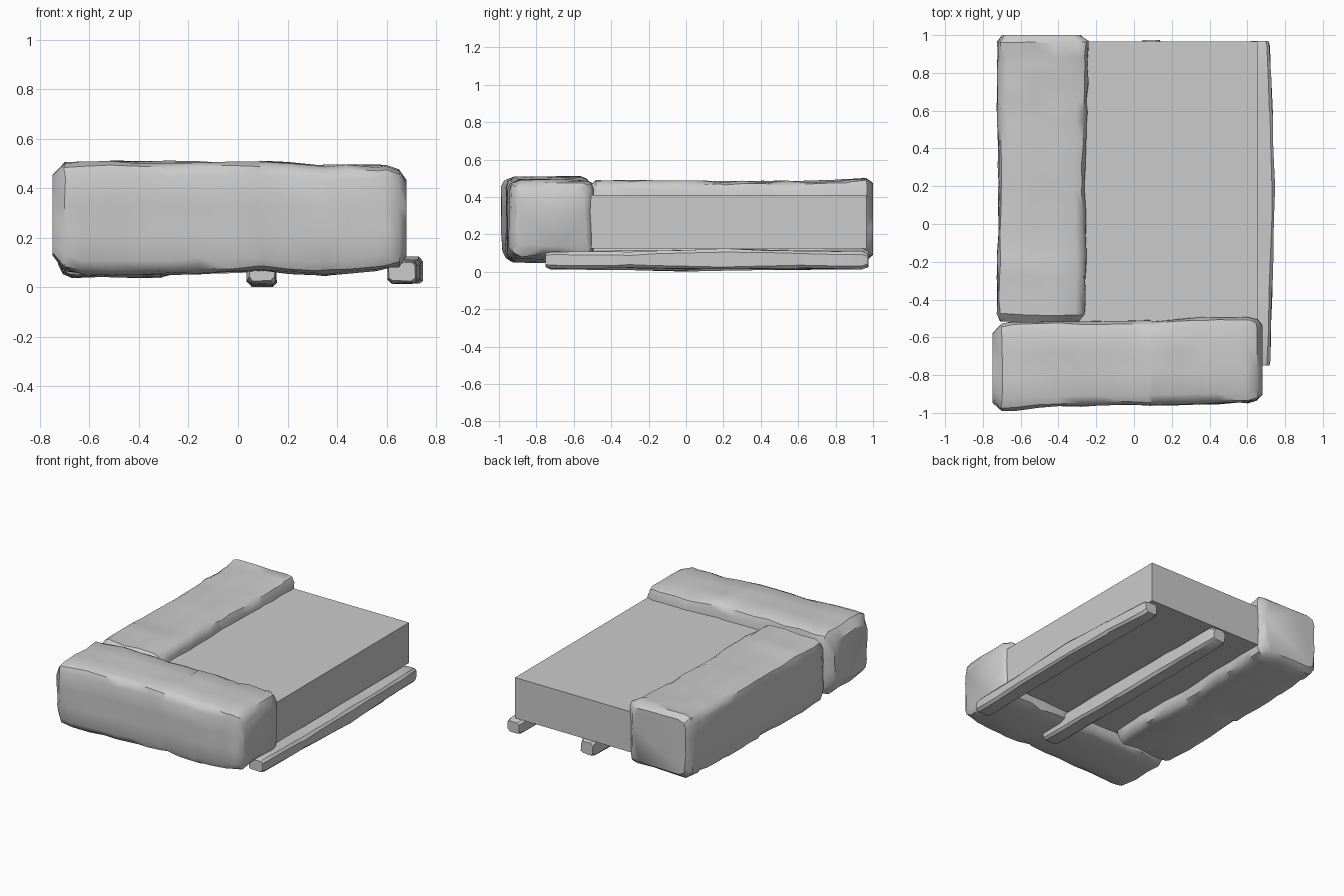
import bpy, bmesh, math, random
from mathutils import Vector

if "Cube" in bpy.data.objects:
    bpy.data.objects.remove(bpy.data.objects["Cube"])

random.seed(7)


def finish(bm, name, angle=None):
    bmesh.ops.recalc_face_normals(bm, faces=bm.faces)
    me = bpy.data.meshes.new(name)
    bm.to_mesh(me)
    bm.free()
    ob = bpy.data.objects.new(name, me)
    bpy.context.collection.objects.link(ob)
    if angle:
        bpy.ops.object.select_all(action='DESELECT')
        ob.select_set(True)
        bpy.context.view_layer.objects.active = ob
        bpy.ops.object.shade_smooth_by_angle(angle=math.radians(angle))
    return ob


def section(a0, a1, b0, b1, r, corner, side):
    """Rounded rectangle in the a/b plane."""
    pts = []
    for ca, cb, start in ((a1 - r, b1 - r, 0), (a0 + r, b1 - r, 90),
                          (a0 + r, b0 + r, 180), (a1 - r, b0 + r, 270)):
        for i in range(corner):
            t = math.radians(start + 90 * i / (corner - 1))
            pts.append((ca + r * math.cos(t), cb + r * math.sin(t)))
    out = []
    for i, p in enumerate(pts):
        out.append(p)
        if i % corner == corner - 1:
            q = pts[(i + 1) % len(pts)]
            for k in range(1, side):
                f = k / side
                out.append((p[0] + (q[0] - p[0]) * f, p[1] + (q[1] - p[1]) * f))
    return out


def lumpy_bar(name, axis, keys, r, rings, jitter, corner=3, side=3, angle=40):
    """Loft along x or y; each key is (position, side min, side max, z min, z max)."""
    lo, hi = keys[0][0], keys[-1][0]
    stations = [lo + (hi - lo) * i / (rings - 1) for i in range(rings)]
    stations = sorted(set(stations + [k[0] for k in keys]))
    stations = [s for i, s in enumerate(stations)
                if i == 0 or s - stations[i - 1] > 0.012]
    bm = bmesh.new()
    loops = []
    for s in stations:
        for k0, k1 in zip(keys, keys[1:]):
            if k0[0] <= s <= k1[0] + 1e-6:
                f = (s - k0[0]) / (k1[0] - k0[0])
                v = [p + (q - p) * f for p, q in zip(k0, k1)]
                break
        loop = []
        for a, b in section(*v[1:], r, corner, side):
            j = [random.uniform(-jitter, jitter) for _ in range(3)]
            end = s in (stations[0], stations[-1])
            c = s + (0 if end else j[2])
            a, b = a + j[0], b + j[1]
            loop.append(bm.verts.new((c, a, b) if axis == 'x' else (a, c, b)))
        loops.append(loop)
    n = len(loops[0])
    for l0, l1 in zip(loops, loops[1:]):
        for i in range(n):
            bm.faces.new((l0[i], l0[(i + 1) % n], l1[(i + 1) % n], l1[i]))
    for loop in (loops[0], loops[-1]):
        bm.faces.new(loop)
    return finish(bm, name, angle)


# plain rectangular slab between the bolsters
bm = bmesh.new()
bmesh.ops.create_cube(bm, size=1)
lo, hi = Vector((-0.60, -0.72, 0.125)), Vector((0.655, 0.965, 0.41))
for v in bm.verts:
    v.co = Vector([(lo[i] + hi[i]) / 2 + v.co[i] * (hi[i] - lo[i]) for i in range(3)])
finish(bm, "slab")

# front bolster, running across
lumpy_bar("front_bolster", 'x', [
    (-0.75, -0.94, -0.58, 0.13, 0.45),
    (-0.70, -0.985, -0.53, 0.07, 0.50),
    (-0.62, -0.985, -0.515, 0.055, 0.507),
    (-0.40, -0.965, -0.512, 0.05, 0.505),
    (0.10, -0.957, -0.512, 0.065, 0.507),
    (0.35, -0.953, -0.495, 0.05, 0.49),
    (0.60, -0.945, -0.49, 0.075, 0.49),
    (0.65, -0.935, -0.50, 0.085, 0.475),
    (0.68, -0.90, -0.54, 0.13, 0.43)], 0.055, 13, 0.006)

# side bolster, running front to back
lumpy_bar("side_bolster", 'y', [
    (-0.515, -0.705, -0.29, 0.09, 0.455),
    (-0.48, -0.725, -0.265, 0.05, 0.485),
    (-0.20, -0.722, -0.25, 0.04, 0.487),
    (0.20, -0.715, -0.265, 0.045, 0.482),
    (0.60, -0.722, -0.25, 0.05, 0.482),
    (0.85, -0.722, -0.245, 0.06, 0.49),
    (0.965, -0.722, -0.245, 0.065, 0.50),
    (1.00, -0.695, -0.28, 0.095, 0.475)], 0.05, 14, 0.006)

# two support rails underneath
lumpy_bar("outer_rail", 'y', [
    (-0.75, 0.61, 0.715, 0.025, 0.10),
    (-0.72, 0.605, 0.722, 0.018, 0.108),
    (-0.30, 0.605, 0.733, 0.022, 0.105),
    (0.20, 0.62, 0.748, 0.012, 0.122),
    (0.60, 0.61, 0.732, 0.018, 0.112),
    (0.94, 0.61, 0.718, 0.015, 0.11),
    (0.97, 0.62, 0.71, 0.025, 0.10)], 0.015, 10, 0.003, 2, 1, 30)
lumpy_bar("inner_rail", 'y', [
    (-0.75, 0.045, 0.145, 0.025, 0.11),
    (-0.72, 0.035, 0.155, 0.014, 0.125),
    (0.00, 0.04, 0.155, 0.004, 0.13),
    (0.50, 0.035, 0.15, 0.012, 0.13),
    (0.94, 0.035, 0.145, 0.015, 0.128),
    (0.975, 0.045, 0.135, 0.025, 0.11)], 0.015, 10, 0.003, 2, 1, 30)
